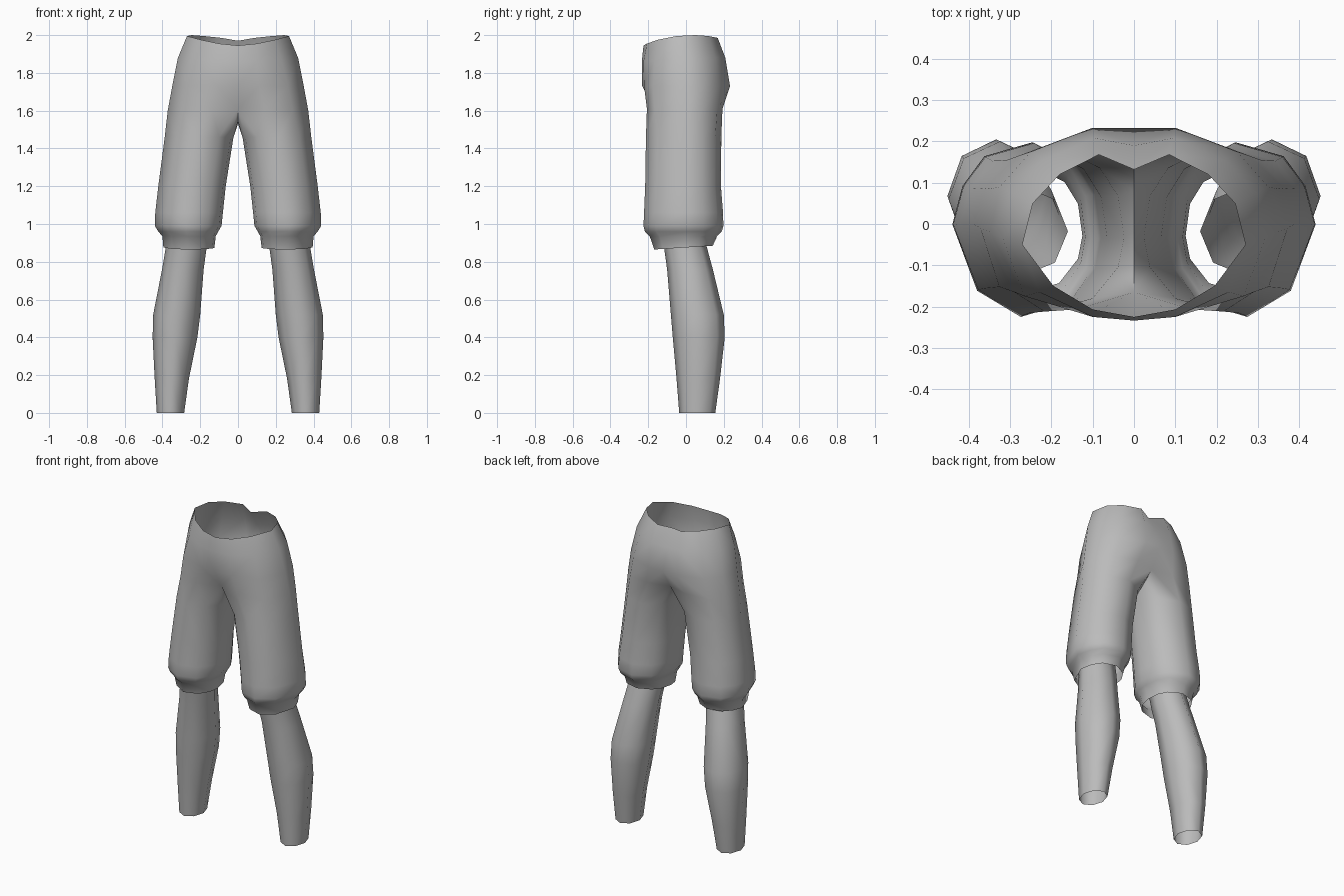
import bpy, bmesh, math

cloth = bpy.data.materials.new("plain grey")
cloth.diffuse_color = (0.5, 0.5, 0.5, 1)


def bridge(bm, a, b, closed):
    n = len(a)
    for i in range(n if closed else n - 1):
        j = (i + 1) % n
        bm.faces.new((a[j], a[i], b[i], b[j]))


def finish(bm, name, merge):
    me = bpy.data.meshes.new(name)
    bm.to_mesh(me)
    bm.free()
    me.materials.append(cloth)
    ob = bpy.data.objects.new(name, me)
    bpy.context.collection.objects.link(ob)
    mod = ob.modifiers.new("mirror", 'MIRROR')
    mod.use_mirror_merge = merge
    mod.merge_threshold = 0.001
    bpy.ops.object.select_all(action='DESELECT')
    ob.select_set(True)
    bpy.context.view_layer.objects.active = ob
    bpy.ops.object.modifier_apply(modifier="mirror")
    bpy.ops.object.shade_smooth_by_angle(angle=math.radians(75))


def fitted_ring(bm, shape, x0, x1, y0, y1, z, tilt=0.0):
    # a unit cross-section stretched between the given limits
    return [bm.verts.new((x0 + (x1 - x0) * u, y0 + (y1 - y0) * v, z + tilt * v))
            for u, v in shape]


# Breeches: open half rings, front centre round the hip to back centre
bm = bmesh.new()
waist = [(0, -.225, 1.945), (.1, -.207, 1.955), (.195, -.15, 1.975), (.27, -.05, 1.995),
         (.245, .05, 2.0), (.18, .12, 1.995), (.085, .168, 1.985), (0, .132, 1.97)]
belly = [(0, -.234, 1.86), (.1, -.225, 1.86), (.23, -.165, 1.87), (.318, -.035, 1.88),
         (.295, .075, 1.88), (.22, .155, 1.88), (.095, .208, 1.88), (0, .19, 1.87)]
seat = [(0, -.232, 1.73), (.11, -.222, 1.73), (.265, -.175, 1.73), (.348, -.02, 1.73),
        (.325, .09, 1.73), (.25, .175, 1.73), (.1, .233, 1.73), (0, .233, 1.73)]
# crotch ring continues along the centre line underneath
crotch = [(0, -.165, 1.61), (.14, -.207, 1.61), (.29, -.165, 1.6), (.372, -.01, 1.6),
          (.348, .085, 1.6), (.28, .165, 1.6), (.13, .193, 1.61), (0, .16, 1.61),
          (0, .08, 1.545), (0, -.02, 1.53), (0, -.1, 1.545)]
rows = [[bm.verts.new(p) for p in r] for r in (waist, belly, seat, crotch)]
for a, b in zip(rows, rows[1:]):
    bridge(bm, a, b[:8], False)

# Breeches legs: inner x, outer x, front y, back y, z, tilt
section = [(.21, .08), (.53, 0), (.83, .15), (1, .53), (.93, .75), (.78, .92),
           (.45, 1), (.16, .87), (.04, .7), (0, .45), (.04, .27)]
prev = rows[-1]
for lim in [(.024, .388, -.212, .187, 1.46), (.065, .422, -.216, .185, 1.2),
            (.08, .438, -.222, .196, 1.06), (.087, .44, -.225, .198, .99),
            (.105, .422, -.218, .19, .96), (.118, .4, -.192, .165, .935),
            (.125, .395, -.168, .142, .865, .02)]:
    ring = fitted_ring(bm, section, *lim)
    bridge(bm, prev, ring, True)
    prev = ring
finish(bm, "breeches", True)

# Lower legs: eight-sided open tubes
octagon = [(.5 + .5 * math.cos(a), .5 + .5 * math.sin(a))
           for a in (-math.pi / 2 + i * math.pi / 4 for i in range(8))]
bm = bmesh.new()
prev = None
for lim in [(.16, .375, -.125, .09, .95), (.168, .385, -.114, .115, .86),
            (.182, .402, -.1, .142, .76), (.2, .449, -.08, .2, .52),
            (.215, .452, -.07, .205, .4), (.26, .441, -.05, .18, .18),
            (.285, .43, -.036, .155, 0)]:
    ring = fitted_ring(bm, octagon, *lim)
    if prev:
        bridge(bm, prev, ring, True)
    prev = ring
finish(bm, "lower_legs", False)
